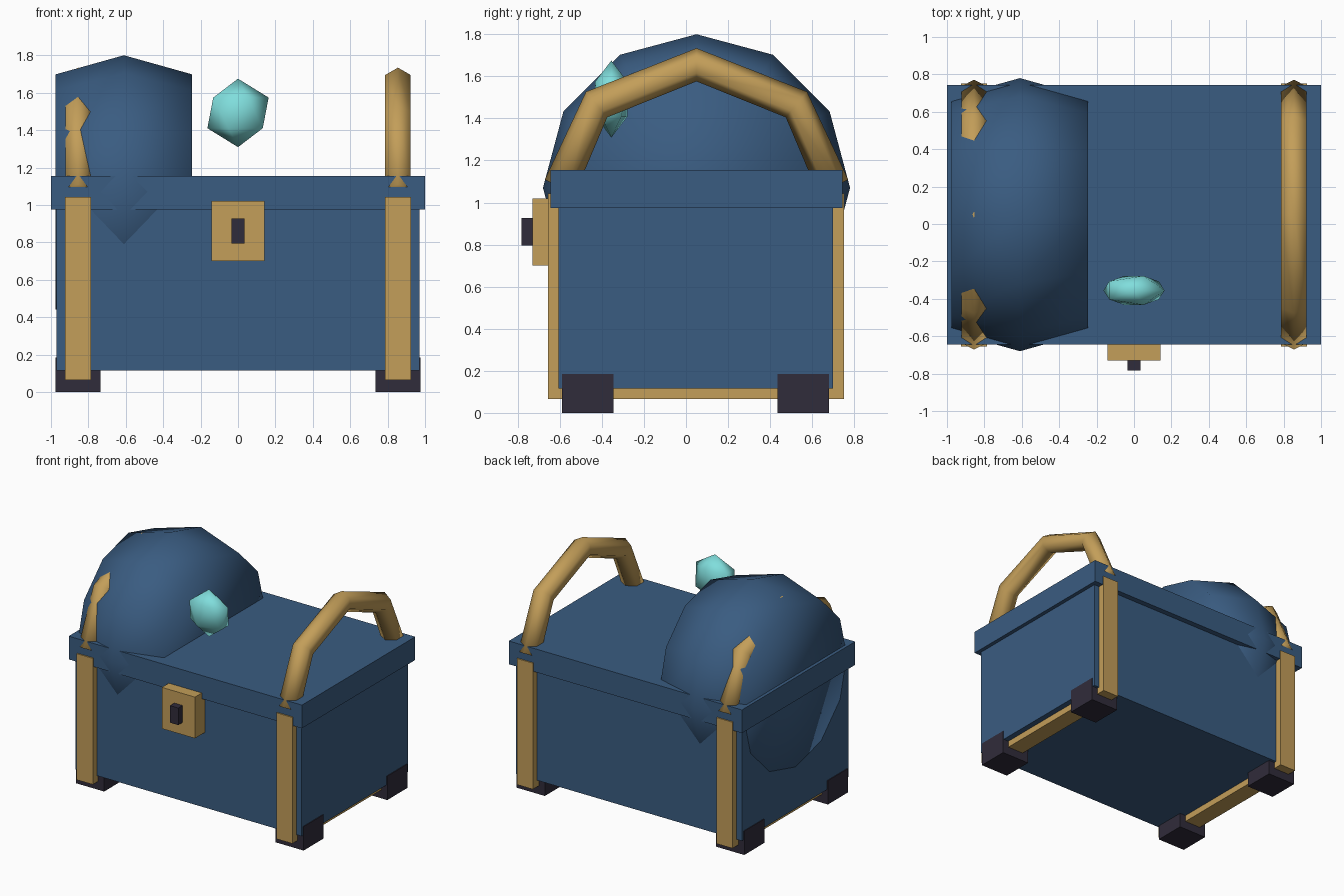
import bpy, bmesh, math
from mathutils import Vector, Matrix

if "Cube" in bpy.data.objects:
    bpy.data.objects.remove(bpy.data.objects["Cube"])


def material(name, rgb):
    m = bpy.data.materials.new(name)
    m.diffuse_color = (*rgb, 1)
    m.use_nodes = True
    m.node_tree.nodes["Principled BSDF"].inputs["Base Color"].default_value = m.diffuse_color
    return m


BLUE = material("blue_paint", (0.042, 0.107, 0.220))
GOLD = material("gold_metal", (0.546, 0.342, 0.100))
DARK = material("dark_iron", (0.030, 0.025, 0.043))
TEAL = material("teal_gem", (0.216, 0.730, 0.720))
CY = 0.05  # the chest sits slightly behind the origin


def finish(bm, name, mat, smooth=False):
    bmesh.ops.recalc_face_normals(bm, faces=bm.faces)
    for f in bm.faces:
        f.smooth = smooth
    me = bpy.data.meshes.new(name)
    bm.to_mesh(me)
    bm.free()
    me.materials.append(mat)
    ob = bpy.data.objects.new(name, me)
    bpy.context.collection.objects.link(ob)
    return ob


def box(name, mat, x, y, z):
    bm = bmesh.new()
    size = [b - a for a, b in (x, y, z)]
    mid = [(a + b) / 2 for a, b in (x, y, z)]
    bmesh.ops.create_cube(bm, size=1, matrix=Matrix.Translation(mid) @ Matrix.Diagonal((*size, 1)))
    return finish(bm, name, mat)


def loft(name, mat, rings):
    """Skin a list of vertex rings and cap both ends, smooth shaded."""
    bm = bmesh.new()
    rows = [[bm.verts.new(p) for p in ring] for ring in rings]
    n = len(rows[0])
    for a, b in zip(rows, rows[1:]):
        for i in range(n):
            j = (i + 1) % n
            bm.faces.new((a[i], a[j], b[j], b[i]))
    bm.faces.new(rows[0])
    bm.faces.new(rows[-1])
    return finish(bm, name, mat, True)


# Chest body and lid rim
box("chest_body", BLUE, (-0.97, 0.97), (-0.605, 0.70), (0.115, 0.99))
box("lid_rim", BLUE, (-1, 1), (-0.645, 0.743), (0.975, 1.155))

# Lock plate and keyhole block
box("lock_plate", GOLD, (-0.142, 0.142), (-0.73, -0.59), (0.70, 1.02))
box("lock_block", DARK, (-0.036, 0.036), (-0.783, -0.72), (0.795, 0.927))


def handle(name, x):
    """Six-sided tube bent over the chest; (offset, height, outward direction) per ring."""
    half = [(0.65, 1.075, (0.905, 0.426)), (0.475, 1.466, (0.64, 0.77))]
    path = half + [(0, 1.655, (0, 1))]
    path += [(-o, z, (-d[0], d[1])) for o, z, d in reversed(half)]
    rings = []
    for o, z, d in path:
        out = Vector((0, *d))
        rings.append([Vector((x, CY + o, z)) + 0.079 * (out * math.cos(t) + Vector((1, 0, 0)) * math.sin(t))
                      for t in (k * math.pi / 3 for k in range(6))])
    loft(name, GOLD, rings)


# Straps, handles and feet on both sides
for side, s in (("left", -1), ("right", 1)):
    box("strap_" + side, GOLD, sorted((s * 0.787, s * 0.925)), (-0.655, 0.752), (0.065, 1.043))
    handle("handle_" + side, s * 0.855)
    for end, y in (("front", (-0.59, -0.345)), ("back", (0.435, 0.68))):
        box(f"foot_{end}_{side}", DARK, sorted((s * 0.735, s * 0.976)), y, (0, 0.185))

# Twelve-sided bulging drum sunk into the left of the chest
loft("drum", BLUE, [[(-0.61 + dx, CY + r * math.sin(t), 1.07 + r * math.cos(t))
                     for t in (k * math.pi / 6 for k in range(12))]
                    for dx, r in ((-0.365, 0.628), (0, 0.73), (0.365, 0.628))])

# Floating gem
bm = bmesh.new()
bmesh.ops.create_icosphere(bm, subdivisions=1, radius=0.183,
                           matrix=Matrix.Translation((0, -0.355, 1.492)) @ Matrix.Diagonal((1, 0.5, 1, 1)))
finish(bm, "gem", TEAL, True)
